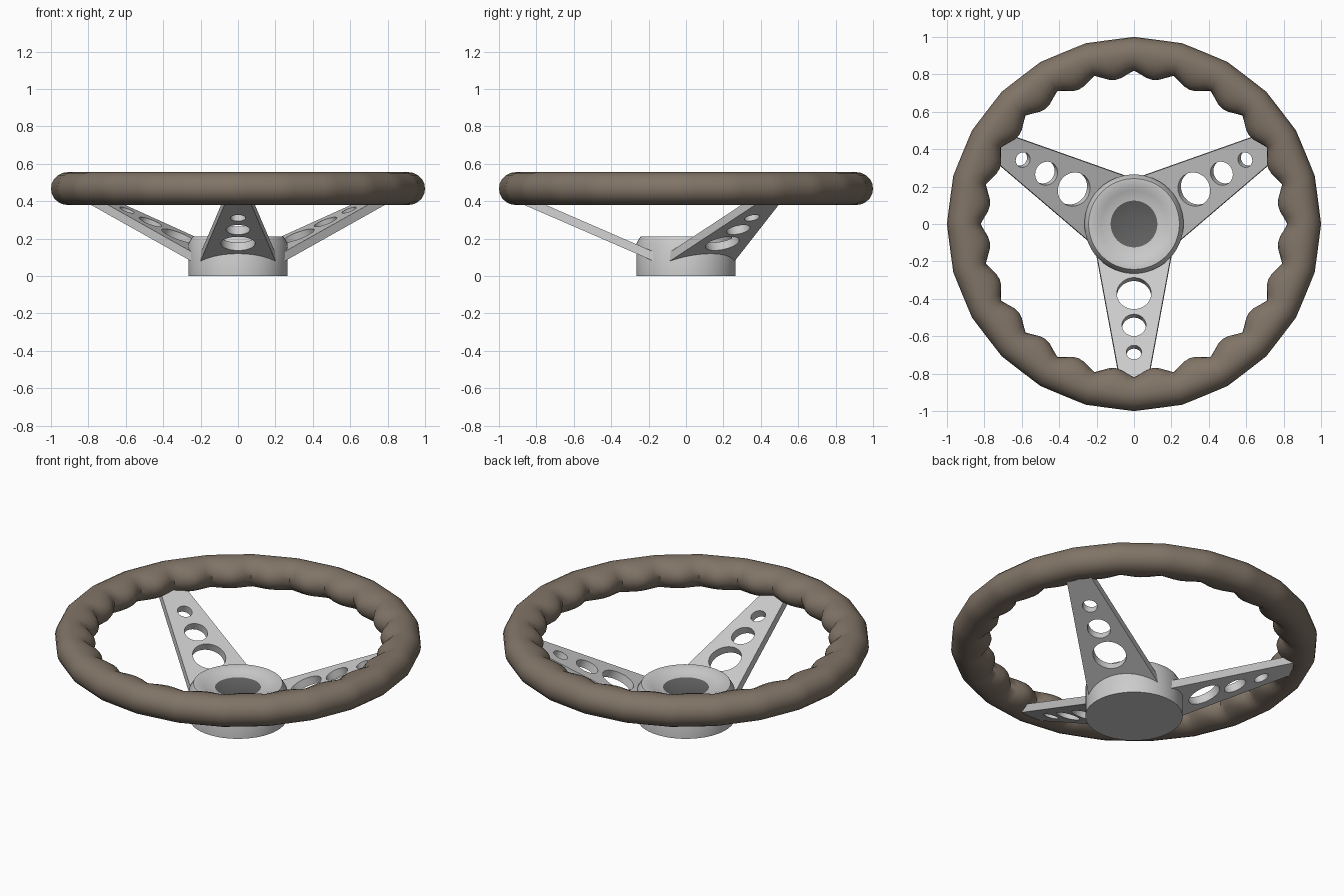
import bpy, bmesh
from math import sin, cos, pi, radians, atan
from mathutils import Matrix

if "Cube" in bpy.data.objects:
    bpy.data.objects.remove(bpy.data.objects["Cube"])


def material(name, rgb):
    m = bpy.data.materials.new(name)
    m.diffuse_color = (*rgb, 1)
    m.use_nodes = True
    m.node_tree.nodes["Principled BSDF"].inputs["Base Color"].default_value = m.diffuse_color
    return m


def add_mesh(name, bm, mat=None, angle=40):
    bmesh.ops.recalc_face_normals(bm, faces=bm.faces)
    me = bpy.data.meshes.new(name)
    bm.to_mesh(me)
    bm.free()
    ob = bpy.data.objects.new(name, me)
    bpy.context.collection.objects.link(ob)
    if mat:
        me.materials.append(mat)
    bpy.ops.object.select_all(action='DESELECT')
    ob.select_set(True)
    bpy.context.view_layer.objects.active = ob
    bpy.ops.object.shade_smooth_by_angle(angle=radians(angle))
    return ob


def lathe(name, profile, mat=None, n=48):
    bm = bmesh.new()
    vs = [bm.verts.new((r, 0, z)) for r, z in profile]
    es = [bm.edges.new(p) for p in zip(vs, vs[1:])]
    bmesh.ops.spin(bm, geom=vs + es, axis=(0, 0, 1), cent=(0, 0, 0),
                   angle=2 * pi, steps=n, use_merge=True)
    bmesh.ops.remove_doubles(bm, verts=bm.verts, dist=1e-5)
    return add_mesh(name, bm, mat)


# Rim: 24-sided outside, finger bumps on the inside
SIDES, SUB, RING = 24, 6, 20
bm = bmesh.new()
rings = []
for i in range(SIDES * SUB):
    a = 2 * pi * i / (SIDES * SUB)
    u = (i % SUB) / SUB
    flat = cos(pi / SIDES) / cos((u - 0.5) * 2 * pi / SIDES)
    bump = 0.036 * sin(pi * u) ** 1.3
    ring = []
    for j in range(RING):
        t = 2 * pi * j / RING
        reach = 0.09 + (bump if cos(t) < -0.01 else 0)
        r = 0.91 * flat + reach * cos(t)
        ring.append(bm.verts.new((r * sin(a), r * cos(a), 0.468 + 0.088 * sin(t))))
    rings.append(ring)
for i, A in enumerate(rings):
    B = rings[(i + 1) % len(rings)]
    for j in range(RING):
        k = (j + 1) % RING
        bm.faces.new((A[j], A[k], B[k], B[j]))
add_mesh("rim", bm, material("brown_grip", (0.22, 0.175, 0.135)), 50)

# Hub with chamfered top and dished face
lathe("hub", [(0, 0), (0.265, 0), (0.265, 0.175), (0.243, 0.212), (0.205, 0.212),
              (0.18, 0.198), (0.125, 0.188), (0.125, 0.17), (0, 0.17)])
# Concave horn button
lathe("horn_button", [(0.125, 0.188), (0.1, 0.181), (0.07, 0.176), (0.035, 0.173), (0, 0.172)],
      material("dark_button", (0.12, 0.12, 0.12)))

# Spokes: tapered plates with three round holes, tilted up to the rim
slope = atan(0.434)
k = 1 / cos(slope)


def spoke(name, phi):
    cu = bpy.data.curves.new(name, 'CURVE')
    cu.dimensions, cu.fill_mode, cu.extrude = '2D', 'BOTH', 0.023
    loops = [[(0.13 * k, -0.207), (0.88 * k, -0.068), (0.88 * k, 0.068), (0.13 * k, 0.207)]]
    for r, rad in ((0.38, 0.092), (0.55, 0.064), (0.695, 0.041)):
        loops.append([(r * k + rad * cos(2 * pi * i / 32), rad * sin(2 * pi * i / 32))
                      for i in range(32)])
    for pts in loops:
        s = cu.splines.new('POLY')
        s.points.add(len(pts) - 1)
        for p, (x, y) in zip(s.points, pts):
            p.co = (x, y, 0, 1)
        s.use_cyclic_u = True
    tmp = bpy.data.objects.new(name + "_outline", cu)
    bpy.context.collection.objects.link(tmp)
    dg = bpy.context.evaluated_depsgraph_get()
    me = bpy.data.meshes.new_from_object(tmp.evaluated_get(dg))
    bpy.data.objects.remove(tmp)
    bm = bmesh.new()
    bm.from_mesh(me)
    bmesh.ops.remove_doubles(bm, verts=bm.verts, dist=1e-5)
    bm.transform(Matrix.Rotation(radians(phi), 4, 'Z') @ Matrix.Translation((0, 0, 0.03))
                 @ Matrix.Rotation(-slope, 4, 'Y'))
    add_mesh(name, bm)


for name, phi in (("front_spoke", -90), ("right_spoke", 30), ("left_spoke", 150)):
    spoke(name, phi)
